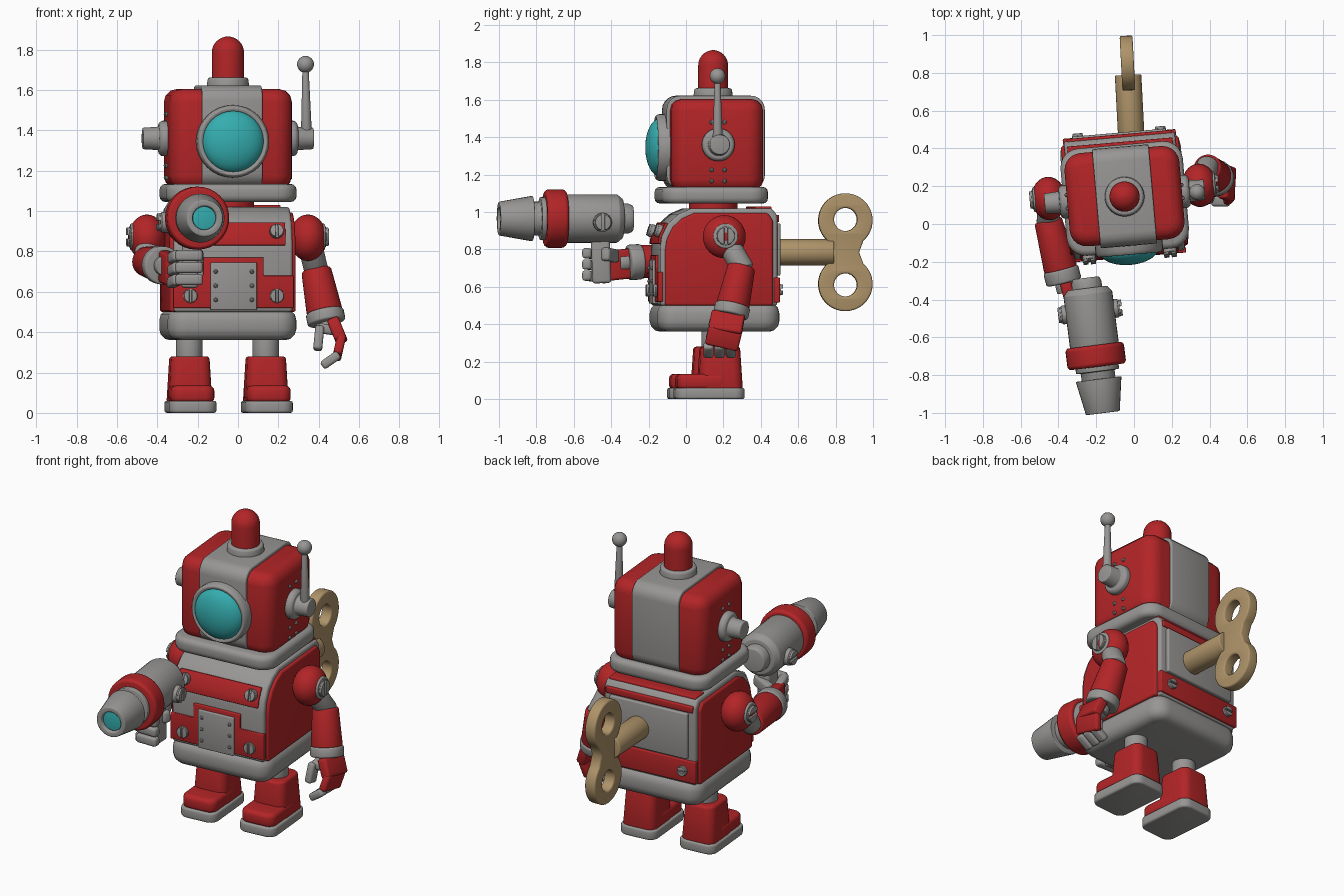
import bpy, bmesh, math
from mathutils import Matrix, Vector

cube = bpy.data.objects.get("Cube")
if cube:
    bpy.data.objects.remove(cube, do_unlink=True)


def material(name, rgb):
    m = bpy.data.materials.new(name)
    m.use_nodes = True
    m.diffuse_color = (*rgb, 1)
    m.node_tree.nodes["Principled BSDF"].inputs["Base Color"].default_value = (*rgb, 1)
    return m


RED = material("red paint", (0.45, 0.018, 0.02))
GREY = material("grey metal", (0.31, 0.305, 0.295))
TEAL = material("teal glass", (0.035, 0.42, 0.43))
TAN = material("brass", (0.42, 0.29, 0.14))

WORLD = Matrix.Identity(4)
BODY = Matrix.Translation((-0.05, 0.145, 0)) @ Matrix.Rotation(math.radians(5), 4, 'Z')
KEY = Matrix.Translation((0.01, 0, 0)) @ Matrix.Rotation(math.radians(3), 4, 'Z')


def round_edges(bm, edges, radius, seg=4):
    bmesh.ops.bevel(bm, geom=edges, offset=radius, offset_type='OFFSET', segments=seg,
                    profile=0.5, affect='EDGES', clamp_overlap=True)


def finish(bm, name, mat, bevel=0, M=BODY):
    bmesh.ops.recalc_face_normals(bm, faces=bm.faces[:])
    if bevel:
        round_edges(bm, [e for e in bm.edges if e.calc_face_angle(0) > 0.6], bevel, 3)
    bm.transform(M)
    for f in bm.faces:
        f.smooth = True
    for e in bm.edges:
        e.smooth = e.calc_face_angle(0) < 0.7
    me = bpy.data.meshes.new(name)
    bm.to_mesh(me)
    bm.free()
    me.materials.append(mat)
    ob = bpy.data.objects.new(name, me)
    bpy.context.collection.objects.link(ob)
    return ob


def box(name, mat, x, y, z, corner=0, bevel=0.01, axis=2, taper=1, M=BODY):
    """Box from ranges; edges along the axis get the corner radius."""
    bm = bmesh.new()
    bmesh.ops.create_cube(bm, size=1)
    for v in bm.verts:
        k = taper if v.co.z > 0 else 1
        v.co = [(r[0] + r[1]) / 2 + c * (r[1] - r[0]) * s
                for r, c, s in zip((x, y, z), v.co, (k, k, 1))]
    if corner:
        round_edges(bm, [e for e in bm.edges if abs(
            (e.verts[0].co - e.verts[1].co).normalized()[axis]) > 0.9], corner, 5)
    return finish(bm, name, mat, bevel, M)


def lathe(name, mat, p, q, prof, bevel=0.006, M=BODY, steps=32):
    """Revolve (distance, radius) pairs about the line from p towards q."""
    bm = bmesh.new()
    prof = [(prof[0][0], 0)] + list(prof) + [(prof[-1][0], 0)]
    vs = [bm.verts.new((r, 0, t)) for t, r in prof]
    es = [bm.edges.new(pair) for pair in zip(vs, vs[1:])]
    bmesh.ops.spin(bm, geom=vs + es, cent=(0, 0, 0), axis=(0, 0, 1),
                   angle=2 * math.pi, steps=steps, use_duplicate=False)
    bmesh.ops.remove_doubles(bm, verts=bm.verts[:], dist=1e-4)
    d = Vector(q) - Vector(p)
    bm.transform(Matrix.Translation(p) @ d.to_track_quat('Z', 'Y').to_matrix().to_4x4())
    return finish(bm, name, mat, bevel, M)


def rod(name, mat, p, q, r1, r2=None, bevel=0.006, M=BODY):
    length = (Vector(q) - Vector(p)).length
    return lathe(name, mat, p, q, [(0, r1), (length, r1 if r2 is None else r2)], bevel, M)


def prism(name, mat, pts, vec, bevel=0.006, M=BODY):
    bm = bmesh.new()
    f = bm.faces.new([bm.verts.new(p) for p in pts])
    g = bmesh.ops.extrude_face_region(bm, geom=[f])["geom"]
    bmesh.ops.translate(bm, vec=vec, verts=[v for v in g if isinstance(v, bmesh.types.BMVert)])
    return finish(bm, name, mat, bevel, M)


def ball(name, mat, c, r, sx=1, M=BODY, seg=32):
    bm = bmesh.new()
    bmesh.ops.create_uvsphere(bm, u_segments=seg, v_segments=seg // 2, radius=r)
    bm.transform(Matrix.Translation(c) @ Matrix.Diagonal((sx, 1, 1, 1)))
    return finish(bm, name, mat, 0, M)


def bar(name, mat, p, q, side, width, thick, bevel=0.015):
    """Flat bar from p to q, its width lying along side."""
    p, q = Vector(p), Vector(q)
    w = (q - p).normalized()
    u = w.cross(Vector(side)).normalized()
    frame = Matrix((u, w.cross(u), w)).transposed().to_4x4()
    return box(name, mat, (-thick / 2, thick / 2), (-width / 2, width / 2),
               (-0.01, (q - p).length + 0.01), 0, bevel, M=Matrix.Translation(p) @ frame)


def screw(name, c, n, r=0.035, M=BODY):
    """Slotted screw: a base disc and two half caps."""
    c, n = Vector(c), Vector(n).normalized()
    rod(name + "_base", GREY, c - n * 0.02, c + n * 0.008, r, bevel=0.002, M=M)
    u = n.orthogonal().normalized()
    u = (u + n.cross(u)).normalized()
    for s in (-1, 1):
        v = n.cross(u) * s
        arc = [math.pi * (0.06 + 0.88 * i / 12) for i in range(13)]
        prism(name + "_cap", GREY, [c + r * 0.95 * (u * math.cos(a) + v * math.sin(a))
                                    for a in arc], n * 0.02, 0.003, M)


# Torso: grey core, red side panels, rounded base
box("torso_base", GREY, (-.32, .32), (-.32, .335), (.36, .515), .09, .055)
side = [(-.31, .5), (-.31, .8), (-.3, .87), (-.265, .94), (-.21, .99), (-.14, 1.02),
        (.29, 1.02), (.32, .98), (.32, .5)]
prism("torso_core", GREY, [(-.295, y, z) for y, z in side], (.59, 0, 0), .015)
for s in (-1, 1):
    prism("torso_side_panel", RED, [(s * .27, y * .92, .5 + (z - .5) * .95) for y, z in side],
          (s * .043, 0, 0), .012)
rod("neck", RED, (0, 0, 1), (0, 0, 1.07), .13)

# Chest panels
strip = [(-.32, .83), (-.312, .875), (-.278, .945), (-.22, .92), (-.28, .83)]
prism("chest_strip", RED, [(-.26, y, z) for y, z in strip], (.52, 0, 0), .005)
half = [(.3, .52), (.3, .68), (.15, .68), (.15, .77)]
outline = half + [(-x, z) for x, z in reversed(half)]
prism("belly_panel", RED, [(x, -.295, z) for x, z in outline], (0, -.028, 0), .005)
box("belly_plate", GREY, (-.115, .115), (-.335, -.29), (.51, .745), bevel=.006)
for s in (-1, 1):
    screw("chest_screw", (s * .215, -.312, .9), (0, -.95, .3))
    screw("belly_screw", (s * .215, -.322, .58), (0, -1, 0))
    screw("back_screw", (s * .22, .335, .585), (0, 1, 0), .03)
    for z in (.56, .63, .7):
        ball("belly_rivet", GREY, (s * .09, -.335, z), .011, seg=8)

# Back panels
box("back_plate", GREY, (-.25, .25), (.3, .34), (.66, .94), bevel=.008)
box("back_lower_panel", RED, (-.3, .3), (.3, .333), (.515, .65), bevel=.006)
box("back_upper_panel", RED, (-.28, .28), (.3, .33), (.945, .985), bevel=.006)
box("back_top_panel", RED, (-.28, .28), (.2, .29), (1, 1.03), bevel=.006)

# Head
box("head_base", GREY, (-.325, .325), (-.295, .275), (1.045, 1.135), .1, .03)
box("head", RED, (-.305, .305), (-.245, .25), (1.11, 1.605), .09, .065)
box("head_band", GREY, (-.15, .15), (-.262, .265), (1.12, 1.622), .075, .008, axis=0)
rod("cap_base", GREY, (0, 0, 1.6), (0, 0, 1.662), .108, .1, .012)
dome = [(.18 + .08 * math.sin(a), .08 * math.cos(a)) for a in
        [math.pi / 2 * i / 8 for i in range(8)]]
lathe("cap", RED, (0, 0, 1.605), (0, 0, 2), [(0, .08)] + dome + [(.261, .006)], 0)
lathe("eye_ring", GREY, (0, -.22, 1.345), (0, -1, 1.345),
      [(0, .18), (.07, .18), (.09, .168), (.085, .15), (.06, .15)], .005)
lens = [(.065 + .078 * math.cos(a), .155 * math.sin(a)) for a in
        [math.pi / 2 * i / 10 for i in range(10, 0, -1)]]
lathe("eye_lens", TEAL, (0, -.22, 1.345), (0, -1, 1.345), lens + [(.143, .005)], 0, steps=48)
for s in (-1, 1):
    lathe("ear", GREY, (s * .29, 0, 1.36), (s, 0, 1.36),
          [(0, .088), (.04, .088), (.055, .075), (.055, .058), (.135, .053)], .006)
    for y in (-.035, .035):
        for z in (1.165, 1.225, 1.48):
            ball("head_rivet", GREY, (s * .305, y, z), .012, seg=8)
rod("antenna", GREY, (.39, -.01, 1.36), (.385, -.01, 1.72), .028, .015)
ball("antenna_tip", GREY, (.385, -.01, 1.727), .042)

# Legs and feet
for s in (-1, 1):
    x = s * .19
    rod("leg", GREY, (x, .02, .24), (x, .02, .4), .066)
    box("boot", RED, (x - .108, x + .108), (-.1, .138), (.05, .28), .05, .015, taper=.88)
    box("boot_toe", RED, (x - .108, x + .108), (-.215, .06), (.05, .135), .05, .025)
    box("sole", GREY, (x - .118, x + .118), (-.225, .147), (0, .06), .055, .012)
    ball("shoulder", RED, (s * .4, .025, .868), .115, .8)
    rod("shoulder_ring", GREY, (s * .45, .025, .872), (s * .484, .025, .872), .066)
    screw("shoulder_screw", (s * .482, .025, .872), (s, 0, 0), .05)


def arm(name, shoulder, elbow, wrist):
    a, b, c = map(Vector, (shoulder, elbow, wrist))
    rod(name + "_upper_arm", GREY, a, b + (b - a) * 0.15, .06, M=WORLD)
    n = (c - b).length
    lathe(name + "_forearm", RED, b, c, [(0, .074), (n * .8, .09)], .012, WORLD)
    lathe(name + "_cuff", GREY, b, c, [(n * .78, .095), (n, .095)], .012, WORLD)
    rod(name + "_wrist", GREY, c, c + (c - b) * 0.15, .05, M=WORLD)


# Left arm hanging, with a curled hand
arm("left", (.355, .22, .84), (.387, .297, .71), (.44, .238, .445))
Y, Z = (0, 1, 0), (0, 0, 1)
bar("left_hand_back", RED, (.475, .225, .45), (.51, .21, .365), Y, .18, .06)
bar("left_hand_knuckle", RED, (.51, .21, .365), (.492, .19, .285), Y, .18, .045)
for y in (.12, .18, .24):
    bar("left_finger", GREY, (.492, y, .285), (.425, y, .238), Y, .055, .045)
bar("left_thumb", GREY, (.405, .16, .42), (.395, .14, .32), Y, .07, .045)
bar("left_palm", GREY, (.4, .19, .42), (.47, .2, .41), Y, .1, .05)

# Right arm raised, gripping the blaster
arm("right", (-.447, .11, .84), (-.455, .02, .75), (-.37, -.31, .73))
bar("right_hand_back", RED, (-.365, -.3, .725), (-.33, -.44, .71), Z, .16, .06)
for z in (.645, .705, .765):
    bar("right_finger", GREY, (-.33, -.43, z), (-.3, -.53, z + .015), Z, .055, .05)
    bar("right_finger_tip", GREY, (-.3, -.53, z + .015), (-.185, -.53, z + .015), Z, .055, .05)
bar("right_thumb", GREY, (-.3, -.38, .765), (-.185, -.43, .775), Z, .07, .05)
bar("blaster_grip", GREY, (-.24, -.45, .63), (-.235, -.46, .9), Y, .1, .08)

# Blaster, turned on one axis
tail = Vector((-.255, -.285, .965))
aim = Vector((.125, -.992, 0)).normalized()
muzzle = tail + aim
for name, mat, prof in (
        ("blaster_tail", GREY, [(0, .07), (.025, .08), (.1, .08)]),
        ("blaster_body", GREY, [(.055, .105), (.085, .13), (.37, .13)]),
        ("blaster_collar", RED, [(.36, .145), (.375, .156), (.46, .156), (.475, .145)]),
        ("blaster_neck", GREY, [(.46, .115), (.5, .115), (.5, .09), (.56, .09)]),
        ("blaster_nozzle", GREY, [(.54, .122), (.722, .09), (.722, .062), (.69, .055)]),
        ("blaster_glass", TEAL, [(.68, .058), (.705, .058)])):
    lathe(name, mat, tail, muzzle, prof, .005, WORLD)
across = aim.cross(Vector((0, 0, -1)))
pin = tail + aim * .18 - Vector((0, 0, .02))
for s in (-1, 1):
    rod("blaster_pin", GREY, pin, pin + across * s * .15, .05, M=WORLD)
    screw("blaster_screw", pin + across * s * .15, across * s, .045, WORLD)

# Wind-up key: shaft and two-lobed plate with holes
rod("key_shaft", TAN, (-.0, .46, .785), (0, .79, .785), .07, M=KEY)


def circle(cz, r, a0, a1, n):
    return [(.853 + r * math.cos(a), cz + r * math.sin(a)) for a in
            [math.radians(a0 + (a1 - a0) * i / n) for i in range(n + 1)]]


lobe = circle(.955, .135, -50, 230, 32)
outer = lobe + [(.775, .785)] + [(y, 1.57 - z) for y, z in reversed(lobe)] + [(.915, .785)]
curve = bpy.data.curves.new("key_outline", 'CURVE')
curve.dimensions, curve.fill_mode = '2D', 'BOTH'
curve.extrude, curve.bevel_depth, curve.bevel_resolution = .024, .01, 2
for pts in (outer, circle(.96, .072, 0, 345, 23), circle(.61, .072, 0, 345, 23)):
    sp = curve.splines.new('POLY')
    sp.points.add(len(pts) - 1)
    sp.use_cyclic_u = True
    for pt, (y, z) in zip(sp.points, pts):
        pt.co = (y, z, 0, 1)
helper = bpy.data.objects.new("key_outline", curve)
bpy.context.collection.objects.link(helper)
bpy.context.view_layer.update()
bm = bmesh.new()
bm.from_mesh(helper.to_mesh())
helper.to_mesh_clear()
bpy.data.objects.remove(helper, do_unlink=True)
bmesh.ops.remove_doubles(bm, verts=bm.verts[:], dist=1e-5)
bm.transform(Matrix(((0, 0, 1, 0), (1, 0, 0, 0), (0, 1, 0, 0), (0, 0, 0, 1))))
finish(bm, "key_plate", TAN, 0, KEY)
